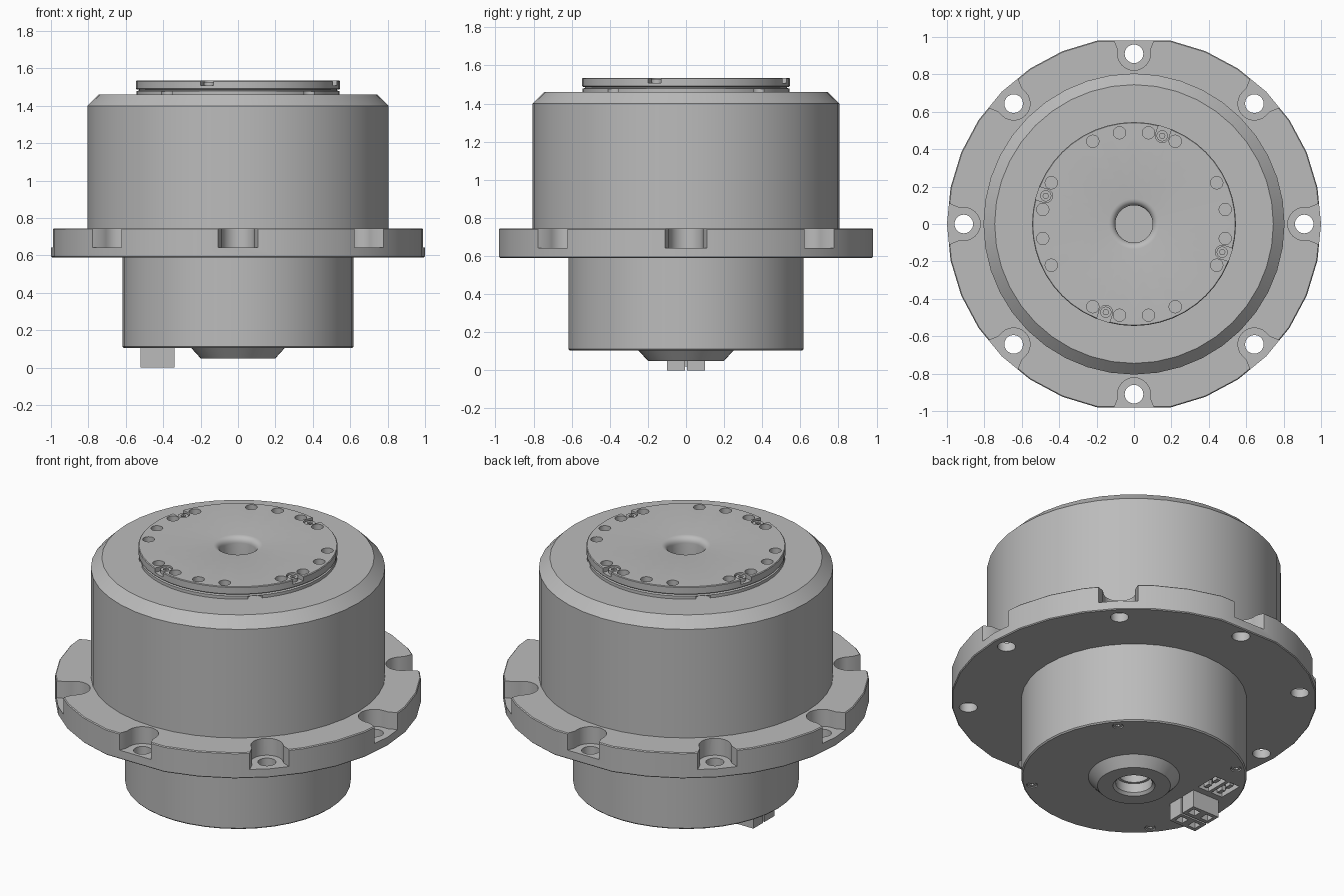
import bpy, bmesh, math
from mathutils import Matrix, Vector

if "Cube" in bpy.data.objects:
    bpy.data.objects.remove(bpy.data.objects["Cube"])

metal = bpy.data.materials.new("plain grey metal")
metal.use_nodes = True
GREY = (0.5, 0.5, 0.5, 1)
metal.diffuse_color = GREY
metal.node_tree.nodes["Principled BSDF"].inputs["Base Color"].default_value = GREY


def polar(r, deg, z=0):
    a = math.radians(deg)
    return Vector((r * math.cos(a), r * math.sin(a), z))


def steps(n):
    return [360 * i / n for i in range(n)]


def finish(bm, name):
    bmesh.ops.recalc_face_normals(bm, faces=bm.faces)
    me = bpy.data.meshes.new(name)
    bm.to_mesh(me)
    bm.free()
    me.materials.append(metal)
    ob = bpy.data.objects.new(name, me)
    bpy.context.collection.objects.link(ob)
    return ob


def smooth(ob):
    ob.data.shade_smooth()
    ob.data.set_sharp_from_angle(angle=math.radians(28))


def spin_into(bm, profile, angles, centre=Vector()):
    """Revolve (radius, z) points; radius zero closes on the axis."""
    n = len(angles)
    rings = []
    for r, z in profile:
        if r == 0:
            rings.append([bm.verts.new(centre + Vector((0, 0, z)))] * n)
        else:
            rings.append([bm.verts.new(centre + polar(r, a, z)) for a in angles])
    if profile[0][0] > 0:
        rings.append(rings[0])
    for lo, hi in zip(rings, rings[1:]):
        for i in range(n):
            j = (i + 1) % n
            bm.faces.new(list(dict.fromkeys((lo[i], lo[j], hi[j], hi[i]))))


def lathe(name, profile, angles):
    bm = bmesh.new()
    spin_into(bm, profile, angles)
    return finish(bm, name)


def rods(name, centres, r, z0, z1, n=20):
    bm = bmesh.new()
    for c in centres:
        spin_into(bm, [(0, z0), (r, z0), (r, z1), (0, z1)], steps(n), c)
    return finish(bm, name)


def boxes(name, spans):
    """Boxes given as ((x0, x1), (y0, y1), (z0, z1))."""
    bm = bmesh.new()
    for span in spans:
        mid = Vector([(a + b) / 2 for a, b in span])
        size = Vector([b - a for a, b in span])
        place = Matrix.Translation(mid) @ Matrix.Diagonal(size).to_4x4()
        bmesh.ops.create_cube(bm, size=1, matrix=place)
    return finish(bm, name)


def slots(name, degrees, radius, width, flare, end, z0, z1):
    """U-shaped pockets opening outward."""
    bm = bmesh.new()
    arc = [Vector((radius, 0, 0)) + polar(width, a) for a in range(90, 271, 15)]
    lip = radius + (end - radius) * 0.35
    outer = [(lip, -width), (end, -flare), (end + 0.1, -flare),
             (end + 0.1, flare), (end, flare), (lip, width)]
    outline = arc + [Vector((x, y, 0)) for x, y in outer]
    for d in degrees:
        turn = Matrix.Rotation(math.radians(d), 3, "Z")
        lo = [bm.verts.new(turn @ (p + Vector((0, 0, z0)))) for p in outline]
        hi = [bm.verts.new(turn @ (p + Vector((0, 0, z1)))) for p in outline]
        bm.faces.new(lo)
        bm.faces.new(hi)
        for i in range(len(lo)):
            j = (i + 1) % len(lo)
            bm.faces.new((lo[i], lo[j], hi[j], hi[i]))
    return finish(bm, name)


def cut(ob, *cutters):
    for c in cutters:
        c.hide_render = True
        m = ob.modifiers.new("cut", "BOOLEAN")
        m.operation, m.solver, m.object = "DIFFERENCE", "EXACT", c
    deps = bpy.context.evaluated_depsgraph_get()
    me = bpy.data.meshes.new_from_object(ob.evaluated_get(deps))
    ob.modifiers.clear()
    ob.data = me
    for c in cutters:
        bpy.data.objects.remove(c)


def screws(name, centres, r, z0, z1, sink0, sink1):
    ob = rods(name, centres, r, z0, z1, 16)
    cut(ob, rods("hex_cutter", centres, r * 0.5, sink0, sink1, 6))
    smooth(ob)


# Chamfered upper drum with a blind bore
bore_floor = 1.3
housing = lathe("upper_housing", [(0, 0.6), (0.805, 0.6), (0.805, 1.4), (0.745, 1.46), (0, 1.46)], steps(40))
cut(housing, rods("bore_cutter", [Vector()], 0.2, bore_floor - 0.01, 1.6, 32))

# Rear drum with conical boss and stepped bore
rear = lathe("rear_housing", [
    (0, 0.65), (0.617, 0.65), (0.617, 0.112), (0.61, 0.105), (0.25, 0.105), (0.2, 0.05),
    (0.115, 0.05), (0.1, 0.065), (0.1, 0.12), (0.085, 0.12), (0.085, 0.4), (0, 0.4)], steps(40))

# Mounting flange with eight open bolt pockets, flattened front and back
flange_angles = [a for a in steps(32) if a not in (90, 270)]
flange = lathe("mounting_flange", [(0, 0.59), (0.995, 0.59), (1, 0.595), (1, 0.74), (0.995, 0.745), (0, 0.745)],
               flange_angles)
cut(flange,
    slots("pocket_cutter", steps(8), 0.91, 0.088, 0.11, 0.99, 0.643, 0.8),
    rods("bolt_cutter", [polar(0.91, a) for a in steps(8)], 0.05, 0.5, 0.8))

# Output disc with rounded centre bore, pin holes and screw pockets
fillet = [(0.135 - 0.035 * math.sin(math.radians(a)),
           1.5 + 0.035 * math.cos(math.radians(a))) for a in range(0, 91, 18)]
disc = lathe("output_disc", [
    (0, bore_floor - 0.02), (0.3, bore_floor - 0.02), (0.3, 1.487), (0.54, 1.487), (0.545, 1.492),
    (0.545, 1.531), (0.541, 1.535)] + fillet + [(0.1, bore_floor), (0, bore_floor)], steps(48))
pin_angles = [q + a for q in steps(4) for a in (-9, 9, 26.5, 63.5)]
screw_angles = [q + 72.3 for q in steps(4)]
cut(disc,
    rods("pin_cutter", [polar(0.494, a) for a in pin_angles], 0.033, 1.495, 1.6),
    slots("screw_pocket_cutter", screw_angles, 0.495, 0.036, 0.036, 0.55, 1.508, 1.6))
screws("disc_screws", [polar(0.495, a) for a in screw_angles], 0.03, 1.5, 1.528, 1.515, 1.6)

# Ring under the disc, with four small side notches
ring = lathe("output_ring", [(0.28, 1.45), (0.542, 1.45), (0.542, 1.478), (0.53, 1.482),
                             (0.53, 1.488), (0.28, 1.488)], steps(48))
cut(ring, slots("notch_cutter", [45, 135, 225, 315], 0.54, 0.04, 0.04, 0.56, 1.44, 1.476))

# Rear screw recesses and a sunken pin header beside the plug
rear_screws = [polar(0.565, 41 + a) for a in steps(4)]
cut(rear,
    rods("recess_cutter", rear_screws, 0.03, 0.0, 0.125, 16),
    boxes("header_cutter", [((x, x + 0.075), (0.14, 0.29), (0, 0.14)) for x in (-0.51, -0.415)]))
screws("rear_screws", rear_screws, 0.025, 0.108, 0.14, 0.05, 0.12)
boxes("header_pins", [((x - 0.012, x + 0.012), (y - 0.02, y + 0.02), (0.108, 0.15))
                      for x in (-0.472, -0.378) for y in (0.18, 0.25)])

# Twin cable plug with square contacts
plug = boxes("cable_plug", [((-0.52, -0.34), (y, y + 0.094), (0, 0.13)) for y in (-0.1, 0.006)])
cut(plug, boxes("contact_cutter", [((x - 0.025, x + 0.025), (y - 0.025, y + 0.025), (-0.05, 0.04))
                                   for x in (-0.475, -0.385) for y in (-0.053, 0.053)]))
boxes("plug_web", [((-0.5, -0.36), (-0.01, 0.01), (0.02, 0.13))])

for part in (housing, rear, flange, disc, ring):
    smooth(part)
